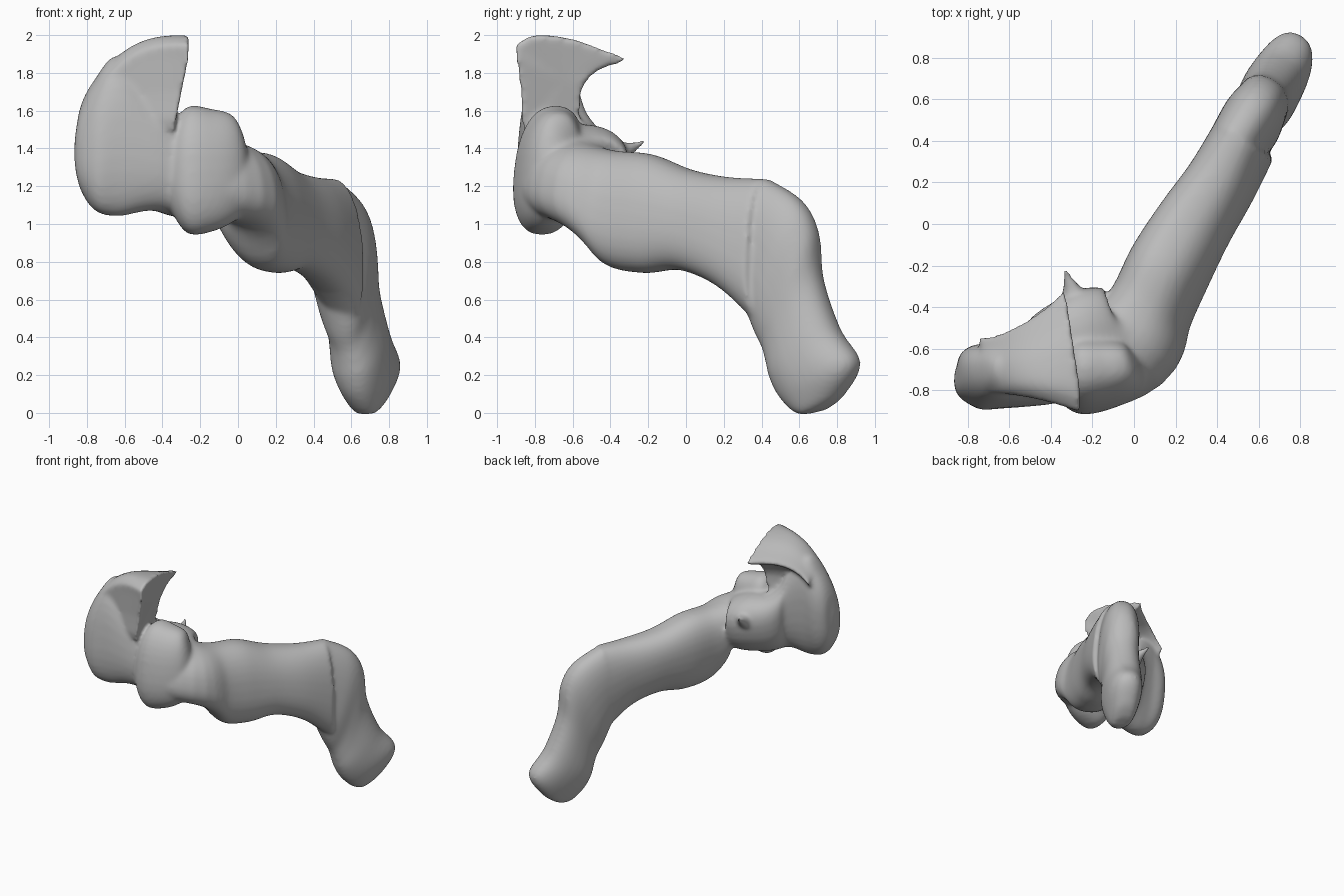
import bpy, bmesh, math
from mathutils import Vector

cube = bpy.data.objects.get("Cube")
if cube:
    bpy.data.objects.remove(cube)

grey = bpy.data.materials.new("plain grey")
grey.use_nodes = True
colour = (0.5, 0.5, 0.5, 1)
grey.diffuse_color = colour
grey.node_tree.nodes["Principled BSDF"].inputs["Base Color"].default_value = colour

bm = bmesh.new()


def loft(rings):
    """Skin a row of equal point rings and close both ends."""
    rows = [[bm.verts.new(p) for p in ring] for ring in rings]
    n = len(rows[0])
    for a, b in zip(rows, rows[1:]):
        for i in range(n):
            j = (i + 1) % n
            bm.faces.new((a[i], a[j], b[j], b[i]))
    for row in (rows[0], rows[-1]):
        mid = bm.verts.new(sum((v.co for v in row), Vector()) / n)
        for i in range(n):
            bm.faces.new((row[i], row[(i + 1) % n], mid))


def spline(stations, steps=5):
    """Smoothly interpolate the numbers of each station."""
    s = [Vector(v) for v in stations]
    s = [s[0]] + s + [s[-1]]
    out = []
    for p, a, b, q in zip(s, s[1:], s[2:], s[3:]):
        for k in range(steps):
            t = k / steps
            out.append(a + ((b - p) * t + (2 * p - 5 * a + 4 * b - q) * t**2
                            + (3 * a - p - 3 * b + q) * t**3) * 0.5)
    return out + [s[-1]]


def soft(v):
    return math.copysign(abs(v) ** 0.85, v)


def oval(top, low, side, n=32):
    """Slightly squared ring between two points, with a sideways half width."""
    mid, up = (top + low) / 2, (top - low) / 2
    turns = [2 * math.pi * i / n for i in range(n)]
    return [mid + side * soft(math.cos(a)) + up * soft(math.sin(a)) for a in turns]


def limb(stations):
    """Upright ovals along a plan path; station: x, y, top, bottom, half width."""
    path = spline(stations)
    rings = []
    for i, (x, y, top, low, w) in enumerate(path):
        before, after = path[max(i - 1, 0)], path[min(i + 1, len(path) - 1)]
        side = Vector((after[1] - before[1], before[0] - after[0], 0)).normalized() * w
        # The underside leans a little outwards
        rings.append(oval(Vector((x, y, top)) - side * 0.15,
                          Vector((x, y, low)) + side * 0.25, side))
    loft(rings)


# Head and diagonal trunk
limb([
    (-.865, -.74, 1.45, 1.32, .03),
    (-.835, -.74, 1.61, 1.18, .1),
    (-.76, -.73, 1.76, 1.07, .15),
    (-.64, -.72, 1.89, 1.04, .155),
    (-.48, -.69, 1.74, 1.07, .175),
    (-.36, -.63, 1.55, 1.04, .24),
    (-.2, -.59, 1.52, 1.02, .29),
    (-.02, -.55, 1.44, 1, .25),
    (.07, -.4, 1.39, .79, .205),
    (.165, -.2, 1.37, .74, .2),
    (.28, 0, 1.29, .755, .185),
    (.41, .2, 1.25, .67, .17),
    (.52, .4, 1.24, .48, .16),
])

# Blocky front swelling beside the head
limb([
    (-.36, -.72, 1.5, 1.08, .12),
    (-.27, -.72, 1.62, .95, .18),
    (-.14, -.71, 1.61, .96, .17),
    (-.02, -.69, 1.57, 1.02, .13),
    (.035, -.67, 1.42, 1.1, .06),
])

# Leg bending down; station: outer y, z, inner y, z, half width
across = Vector((.87, -.5, 0))
leg = []
for outer_y, outer_z, inner_y, inner_z, w in spline([
        (.43, 1.24, .33, .56, .14),
        (.6, 1.13, .38, .42, .15),
        (.685, .97, .42, .33, .135),
        (.71, .72, .44, .26, .135),
        (.8, .45, .46, .18, .145),
        (.91, .27, .5, .09, .13),
        (.83, .1, .57, .01, .09),
        (.74, .02, .62, -.01, .06)]):
    outer = Vector((.22 + .64 * outer_y, outer_y, outer_z))
    inner = Vector((.28 + .64 * inner_y, inner_y, inner_z))
    leg.append(oval(outer, inner, across * w))
loft(leg)

# Hooked crest: a y, z profile that shrinks back into the head
profile = [p for p in spline([
    (-.91, 1.95), (-.8, 2), (-.6, 1.98), (-.45, 1.93), (-.31, 1.87), (-.46, 1.81),
    (-.55, 1.7), (-.57, 1.5), (-.72, 1.45), (-.86, 1.5), (-.88, 1.7), (-.91, 1.95)], 3)][:-1]
crest = []
for step in range(13):
    t = step / 12
    spread = 1 - t + .45 * t * t
    crest.append([Vector((-.255 - .15 * max(y + .8, 0) - .2 * max(1.9 - z, 0) - .42 * t,
                          -.74 + (y + .74) * spread, z - .16 * t**3))
                  for y, z in profile])
loft(crest)

# Small thorn behind the neck
root, tip = Vector((-.25, -.42, 1.32)), Vector((-.335, -.215, 1.44))
thorn = []
for step in range(6):
    t = step / 5
    r = .012 + .11 * (1 - t) ** 1.5
    centre, rise = root.lerp(tip, t), Vector((0, 0, r))
    thorn.append(oval(centre + rise, centre - rise, Vector((r, 0, 0))))
loft(thorn)

bmesh.ops.recalc_face_normals(bm, faces=bm.faces)
mesh = bpy.data.meshes.new("curved_body")
bm.to_mesh(mesh)
bm.free()
mesh.materials.append(grey)
body = bpy.data.objects.new("curved_body", mesh)
bpy.context.collection.objects.link(body)

# Fuse the swellings into one soft skin
fuse = body.modifiers.new("fuse", "REMESH")
fuse.mode = "VOXEL"
fuse.voxel_size = 0.014
fuse.use_smooth_shade = True
soften = body.modifiers.new("soften", "SMOOTH")
soften.factor = 0.5
soften.iterations = 12
